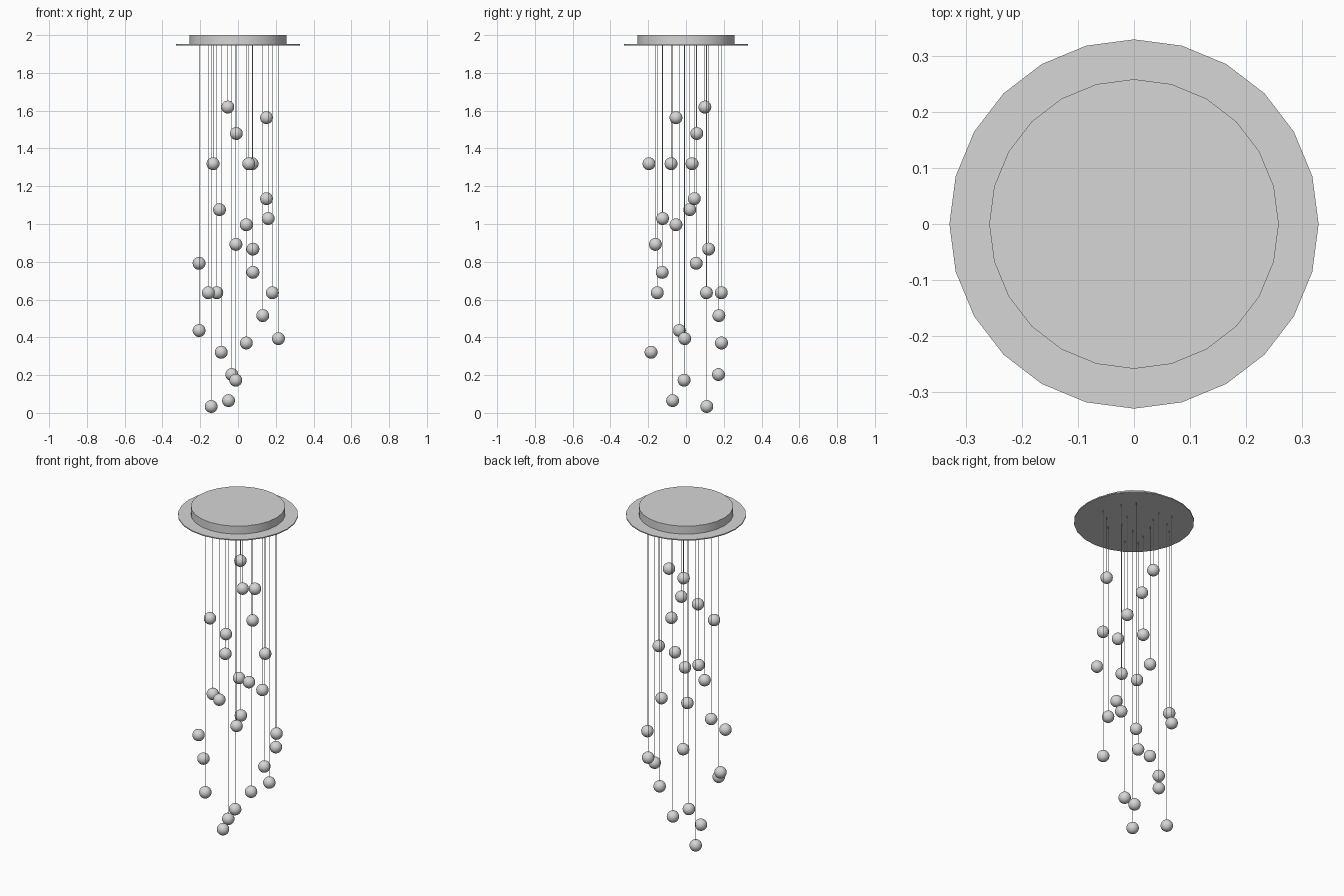
import bpy

cube = bpy.data.objects.get("Cube")
if cube:
    bpy.data.objects.remove(cube, do_unlink=True)


def make_material(name, value):
    mat = bpy.data.materials.new(name)
    mat.use_nodes = True
    color = (value, value, value, 1.0)
    mat.diffuse_color = color
    mat.node_tree.nodes["Principled BSDF"].inputs["Base Color"].default_value = color
    return mat


grey = make_material("satin_grey", 0.67)


def finish(name, angle=0.7):
    obj = bpy.context.object
    obj.name = obj.data.name = name
    obj.data.materials.append(grey)
    bpy.ops.object.shade_smooth_by_angle(angle=angle)
    return obj


def cylinder(name, radius, bottom, top, x=0, y=0, sides=24):
    bpy.ops.mesh.primitive_cylinder_add(
        vertices=sides, radius=radius, depth=top - bottom,
        location=(x, y, (bottom + top) / 2))
    return finish(name, 0.9)


# Ceiling mount: wide thin plate with a raised drum
PLATE_BOTTOM, PLATE_TOP = 1.946, 1.952
cylinder("ceiling_plate", 0.329, PLATE_BOTTOM, PLATE_TOP)
cylinder("ceiling_drum", 0.258, PLATE_TOP, 2.0)

# Centres of the hanging balls
BALL_RADIUS = 0.034
drops = [
    (-.054, .10, 1.619), (.151, -.053, 1.563), (-.009, .057, 1.479),
    (-.132, -.079, 1.319), (.057, -.196, 1.319), (.075, .032, 1.319),
    (.151, .044, 1.134), (-.098, .02, 1.076), (.16, -.124, 1.029),
    (.044, -.053, .996), (-.011, -.162, .892), (.079, .12, .867),
    (-.206, .054, .792), (.079, -.126, .744), (-.157, -.152, .636),
    (-.112, .187, .636), (.182, .108, .636), (.131, .174, .515),
    (-.206, -.035, .436), (.214, -.007, .393), (.044, .188, .37),
    (-.089, -.185, .321), (-.033, .172, .203), (-.012, -.01, .173),
    (-.05, -.071, .065), (-.142, .11, .034),
]

# Each drop: a thin cord from the plate and a smooth ball
for i, (x, y, z) in enumerate(drops, 1):
    cylinder(f"cord_{i}", 0.001, z, PLATE_BOTTOM, x, y, sides=8)
    bpy.ops.mesh.primitive_uv_sphere_add(
        segments=24, ring_count=16, radius=BALL_RADIUS, location=(x, y, z))
    finish(f"ball_{i}")
